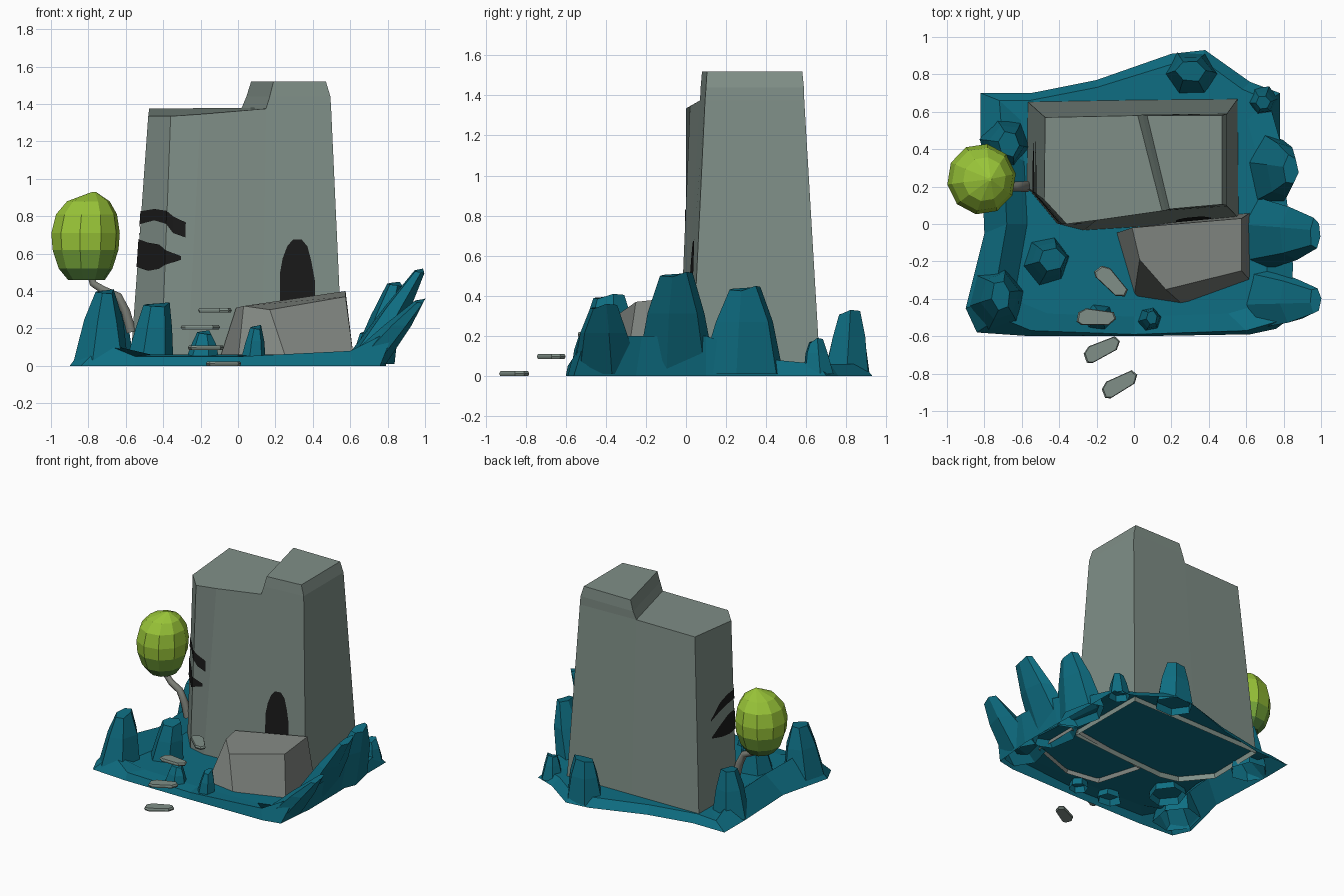
import bpy, bmesh, math, random
from mathutils import Vector
from mathutils.bvhtree import BVHTree

if "Cube" in bpy.data.objects:
    bpy.data.objects.remove(bpy.data.objects["Cube"])

random.seed(4)


def material(name, srgb):
    m = bpy.data.materials.new(name)
    m.diffuse_color = [((c + 0.055) / 1.055) ** 2.4 for c in srgb] + [1]
    m.use_nodes = True
    m.node_tree.nodes["Principled BSDF"].inputs["Base Color"].default_value = m.diffuse_color
    return m


STONE = material("grey green stone", (0.50, 0.56, 0.53))
LEDGE = material("warm grey stone", (0.51, 0.53, 0.51))
TEAL = material("teal ground", (0.055, 0.43, 0.51))
BLACK = material("black opening", (0.10, 0.10, 0.10))
BARK = material("bark", (0.48, 0.49, 0.46))
LIME = material("lime leaves", (0.60, 0.77, 0.22))
GREEN = material("green leaves", (0.47, 0.66, 0.23))
DARK = material("dark leaves", (0.32, 0.50, 0.23))


def make(name, verts, faces, *mats):
    me = bpy.data.meshes.new(name)
    me.from_pydata(verts, [], faces)
    for m in mats:
        me.materials.append(m)
    ob = bpy.data.objects.new(name, me)
    bpy.context.collection.objects.link(ob)
    return ob


def loft(name, rings, *mats, bottom=False):
    """Skin counter-clockwise rings from bottom to top and close the top."""
    n = len(rings[0])
    verts = [v for r in rings for v in r]
    faces = []
    for k in range(len(rings) - 1):
        a, b = k * n, (k + 1) * n
        faces += [(a + i, a + (i + 1) % n, b + (i + 1) % n, b + i) for i in range(n)]
    faces.append(tuple(range(len(verts) - n, len(verts))))
    if bottom:
        faces.append(tuple(reversed(range(n))))
    return make(name, verts, faces, *mats)


def circle(cx, cy, z, rx, ry, n, turn=0.0, jitter=0.0):
    out = []
    for i in range(n):
        a = turn + 2 * math.pi * i / n
        k = 1 + random.uniform(-jitter, jitter)
        out.append((cx + k * rx * math.cos(a), cy + k * ry * math.sin(a), z))
    return out


# Ground sheet: outer foot (x, y), rim (x, y, z), then a flat floor
edge = [
    (-.84, -.58, -.72, -.50, .12), (-.55, -.60, -.55, -.57, .05),
    (.0, -.60, .0, -.59, .05), (.62, -.59, .60, -.57, .08),
    (.76, -.56, .84, -.50, .20), (.79, -.25, .85, -.22, .20),
    (.79, .10, .82, .10, .20), (.78, .45, .78, .45, .08),
    (.78, .70, .72, .66, .06), (.62, .76, .58, .72, .06),
    (.38, .93, .36, .88, .06), (.20, .91, .22, .86, .06),
    (-.20, .77, -.20, .73, .06), (-.55, .70, -.56, .66, .06),
    (-.82, .70, -.72, .66, .05), (-.82, .45, -.70, .40, .15),
    (-.80, -.05, -.68, .0, .15), (-.90, -.45, -.75, -.40, .20)]
loft("ground", [[(e[0], e[1], 0) for e in edge],
                [e[2:5] for e in edge],
                [(e[2] * .84, e[3] * .84, .06) for e in edge]], TEAL)


# Rock spikes: base centre and radii, top centre and radii, height
def spike(bx, by, rx, ry, tx, ty, sx, sy, h, n=6):
    t = random.uniform(0, 1)
    rings = [circle(bx, by, .01, rx, ry, n, t, .06),
             circle(bx + (tx - bx) * .6, by + (ty - by) * .6, h * .6,
                    rx * .5 + sx * .5, ry * .5 + sy * .5, n, t, .06),
             circle(tx, ty, h, sx, sy, n, t, .1)]
    top = rings[-1]
    # slant the tip a little
    rings[-1] = [(x, y, z - .03 * i / n) for i, (x, y, z) in enumerate(top)]
    loft("rock_spike", rings, TEAL)


spike(-.735, -.40, .16, .18, -.71, -.38, .05, .08, .41)
spike(-.47, -.20, .13, .14, -.44, -.19, .07, .06, .34)
spike(-.19, -.50, .10, .08, -.18, -.49, .04, .03, .19)
spike(.08, -.51, .07, .07, .095, -.50, .03, .04, .22)
spike(-.69, .43, .13, .14, -.67, .43, .06, .07, .36)
spike(.31, .80, .15, .13, .30, .82, .08, .06, .33)
spike(.69, .66, .08, .08, .69, .65, .04, .04, .19)
spike(.72, .29, .12, .22, .84, .29, .04, .08, .45)
spike(.67, -.05, .12, .20, .97, -.05, .03, .08, .52)
spike(.67, -.40, .12, .18, .97, -.41, .03, .07, .36)

# Main stone tower with its lower, sloping top
low = [(-.575, .20), (-.41, .0), (-.27, -.035), (.13, -.01),
       (.56, .03), (.555, .67), (.0, .665), (-.57, .655)]
high = [(-.48, .13, 1.335), (-.36, .0, 1.335), (-.20, .02, 1.345), (.15, .07, 1.375),
        (.498, .095, 1.375), (.498, .59, 1.375), (.02, .58, 1.38), (-.475, .57, 1.375)]
tower = loft("tower", [[(x, y, .02) for x, y in low], high], STONE)

# Raised right part of the tower top
loft("tower_raised_top", [
    [high[3], high[4], high[5], high[6]],
    [(.17, .073, 1.44), (.494, .10, 1.44), (.494, .588, 1.44), (.045, .585, 1.44)],
    [(.19, .08, 1.52), (.47, .105, 1.52), (.47, .58, 1.52), (.07, .58, 1.52)]], STONE)

# Low rock ledge before the door
loft("ledge", [
    [(-.10, -.05, .03), (.0, -.39, .03), (.26, -.43, .03), (.62, -.30, .03), (.62, .06, .03)],
    [(-.01, -.02, .31), (.03, -.19, .32), (.17, -.35, .30), (.575, -.25, .37), (.575, .03, .40)],
], LEDGE)

# Dark openings: thin plates laid on the tower wall, columns of (x, y, low, high)
bm = bmesh.new()
bm.from_mesh(tower.data)
wall = BVHTree.FromBMesh(bm)
bm.free()


def on_wall(x, y, z):
    p = Vector((x, y, z))
    q = wall.find_nearest(p)[0]
    return q + (p - q).normalized() * .005


def plate(name, columns):
    verts = []
    for x, y, lo, hi in columns:
        verts += [on_wall(x, y, lo), on_wall(x, y, hi)]
    faces = [(2 * i, 2 * i + 2, 2 * i + 3, 2 * i + 1) for i in range(len(columns) - 1)]
    make(name, verts, faces, BLACK)


plate("door", [(x, -.06, .33, h) for x, h in (
    (.23, .50), (.245, .58), (.27, .645), (.30, .68), (.35, .68),
    (.38, .645), (.40, .57), (.42, .46))])
plate("upper_hollow", [
    (-.58, .45, .69, .70), (-.58, .33, .73, .79), (-.58, .24, .75, .82), (-.575, .15, .76, .83),
    (-.50, .03, .78, .84), (-.406, -.045, .76, .83), (-.34, -.06, .71, .80), (-.295, -.06, .69, .77)])
plate("lower_hollow", [
    (-.58, .45, .56, .57), (-.58, .33, .53, .63), (-.58, .24, .52, .67), (-.575, .15, .53, .68),
    (-.53, .06, .51, .66), (-.46, .0, .52, .65), (-.406, -.045, .54, .62), (-.32, -.06, .57, .59)])


# Floating stepping stones
def step(x, y, z, angle):
    outline = [(-.105, -.03), (-.08, -.045), (.07, -.035), (.105, .0),
               (.09, .035), (-.06, .045), (-.1, .02)]
    c, s = math.cos(math.radians(angle)), math.sin(math.radians(angle))

    def ring(k, h):
        return [(x + k * (c * u - s * v), y + k * (s * u + c * v), z + h) for u, v in outline]
    loft("stepping_stone", [ring(.93, 0), ring(1, .012), ring(.92, .024)], STONE, bottom=True)


step(-.075, -.855, .0, 28)
step(-.17, -.67, .086, 25)
step(-.20, -.50, .195, -4)
step(-.12, -.31, .285, -47)

# Bent trunk growing out of the tower side
cu = bpy.data.curves.new("trunk", "CURVE")
cu.dimensions = "3D"
cu.bevel_depth = .026
cu.bevel_resolution = 1
cu.use_fill_caps = True
path = [(-.57, .20, .18), (-.60, .20, .29), (-.64, .20, .37), (-.72, .21, .405),
        (-.775, .23, .44), (-.79, .23, .50)]
sp = cu.splines.new("POLY")
sp.points.add(len(path) - 1)
for i, (pt, p) in enumerate(zip(sp.points, path)):
    pt.co = (*p, 1)
    pt.radius = 1.15 - .08 * i
cu.materials.append(BARK)
trunk = bpy.data.objects.new("trunk", cu)
bpy.context.collection.objects.link(trunk)
bpy.context.view_layer.objects.active = trunk
trunk.select_set(True)
bpy.ops.object.convert(target="MESH")

# Egg-shaped leaf crown, coloured in height bands
crown = loft("leaf_crown", [
    circle(cx, .24, z, r, r * 1.03, 10, .15) for cx, z, r in (
        (-.81, .46, .10), (-.815, .52, .145), (-.815, .62, .178), (-.815, .71, .185),
        (-.81, .81, .165), (-.80, .88, .115), (-.77, .93, .01))],
    LIME, GREEN, DARK, bottom=True)
for f in crown.data.polygons:
    f.material_index = 0 if f.center.z > .64 else 1 if f.center.z > .55 else 2
